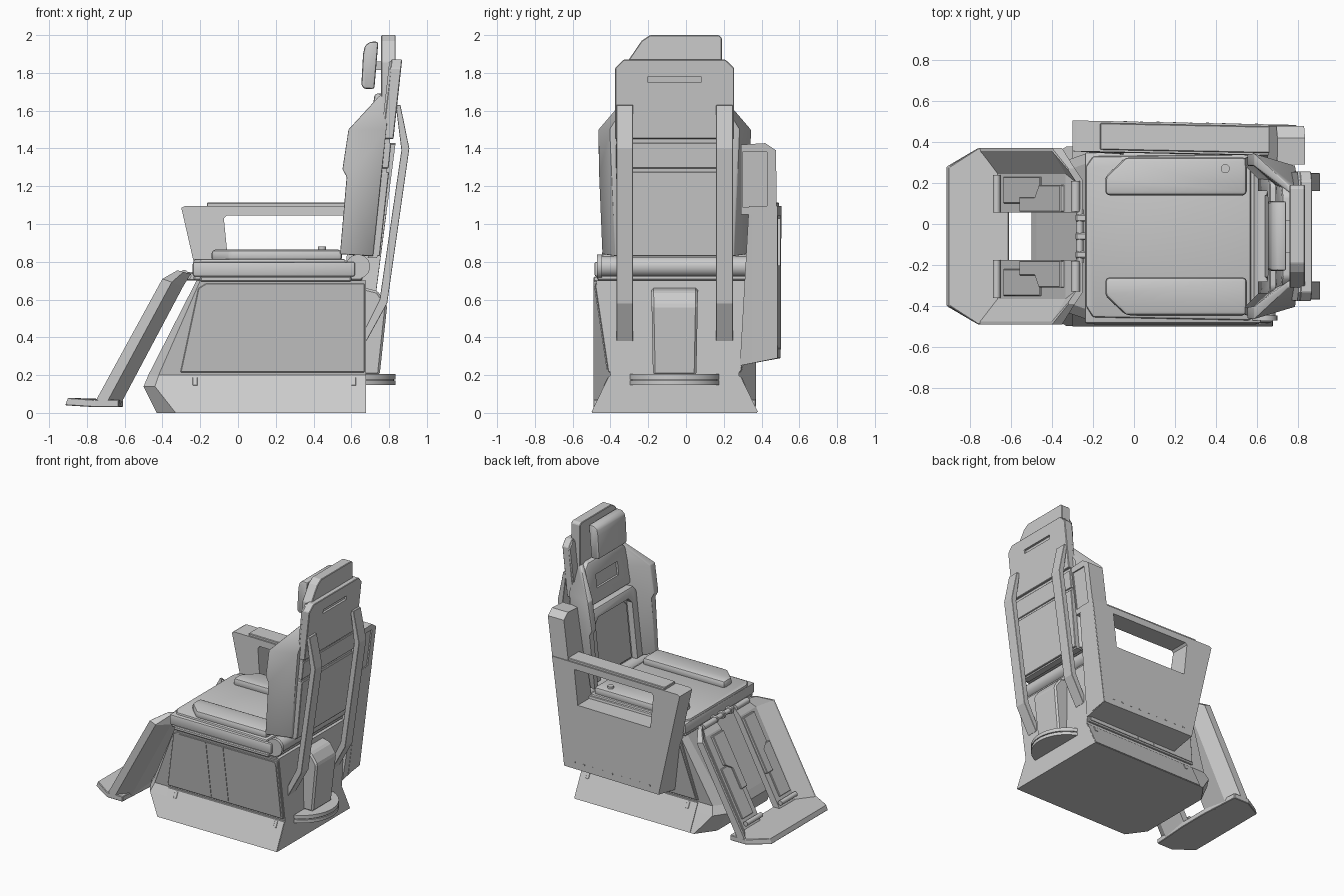
import bpy, bmesh, math
from mathutils import Vector

if "Cube" in bpy.data.objects:
    bpy.data.objects.remove(bpy.data.objects["Cube"])

C = -0.06  # y of the chair's symmetry plane


def finish(bm, name, bevel=0.0, seg=1):
    bmesh.ops.recalc_face_normals(bm, faces=bm.faces)
    me = bpy.data.meshes.new(name)
    bm.to_mesh(me)
    bm.free()
    ob = bpy.data.objects.new(name, me)
    bpy.context.collection.objects.link(ob)
    bpy.context.view_layer.objects.active = ob
    for o in bpy.context.selected_objects:
        o.select_set(False)
    ob.select_set(True)
    if bevel:
        m = ob.modifiers.new("bevel", 'BEVEL')
        m.width, m.segments, m.limit_method = bevel, seg, 'ANGLE'
        bpy.ops.object.modifier_apply(modifier="bevel")
        if seg > 1:
            bpy.ops.object.shade_smooth_by_angle(angle=math.radians(35))
    return ob


def loft(name, rings, bevel=0.0, seg=1):
    bm = bmesh.new()
    vs = [[bm.verts.new(p) for p in r] for r in rings]
    n = len(vs[0])
    for a, b in zip(vs, vs[1:]):
        for i in range(n):
            bm.faces.new((a[i], a[(i + 1) % n], b[(i + 1) % n], b[i]))
    bm.faces.new(vs[0])
    bm.faces.new(vs[-1])
    return finish(bm, name, bevel, seg)


def poly(name, pts, axis, a, b, bevel=0.0, seg=1, fn=None):
    """Extrude a 2D outline along an axis from a to b; fn reshapes points."""
    place = {'x': lambda p, d: (d, p[0], p[1]),
             'y': lambda p, d: (p[0], d, p[1]),
             'z': lambda p, d: (p[0], p[1], d)}[axis]
    f = fn or (lambda p, side: p)
    return loft(name, [[f(place(p, d), k) for p in pts] for k, d in enumerate((a, b))], bevel, seg)


def box(name, x, y, z, bevel=0.0, seg=1, fn=None):
    return poly(name, [(x[0], y[0]), (x[1], y[0]), (x[1], y[1]), (x[0], y[1])], 'z', z[0], z[1], bevel, seg, fn)


def cyl(name, x, z, y0, y1, r, n=24, axis='y'):
    c = [(math.cos(i * 2 * math.pi / n) * r + x, math.sin(i * 2 * math.pi / n) * r + z) for i in range(n)]
    ob = poly(name, c, axis, y0, y1)
    bpy.ops.object.shade_smooth_by_angle(angle=math.radians(35))
    return ob


def cut(ob, cutter):
    m = ob.modifiers.new("cut", 'BOOLEAN')
    m.operation, m.object, m.solver = 'DIFFERENCE', cutter, 'EXACT'
    bpy.context.view_layer.objects.active = ob
    bpy.ops.object.modifier_apply(modifier="cut")
    bpy.data.objects.remove(cutter)


def lean(p, side=0):
    return (p[0] + 0.11 * (p[2] - 0.85), p[1], p[2])


# pinched base with a chamfered nose
rings = []
for z, w, xs, xf, wn in [(0, .437, -.33, -.43, .30), (.14, .37, -.44, -.50, .28),
                         (.20, .34, -.42, -.475, .27), (.70, .415, -.20, -.22, .36)]:
    rings.append([(x, C + h, z) for x, h in
                  [(.677, -w), (.677, w), (xs, w), (xf, wn), (xf, -wn), (xs, -w)]])
loft("base", rings)

for s, side in ((1, "left"), (-1, "right")):
    def on_side(o):
        return lambda p, k: (p[0], C + s * (.34 + .15 * (p[2] - .2) + (o if k else -.02)), p[2])

    def on_skirt(o):
        return lambda p, k: (p[0], C + s * (.437 - .485 * p[2] + (o if k else -.02)), p[2])
    # side doors within a rim
    poly(side + "_door_rim", [(-.305, .215), (.67, .215), (.67, .685), (-.17, .685), (-.21, .66)],
         'y', 0, 1, .004, 1, on_side(.010))
    for i, pts in enumerate([[(-.29, .23), (.068, .23), (.068, .67), (-.165, .67), (-.195, .645)],
                             [(.071, .23), (.213, .23), (.213, .67), (.071, .67)],
                             [(.216, .23), (.655, .23), (.655, .655), (.64, .67), (.216, .67)]]):
        poly(f"{side}_door_{i}", pts, 'y', 0, 1, 0, 1, on_side(.016))
    # flared skirt plate with clips
    skirt = [(-.30, .005), (.675, .005), (.675, .195), (-.30, .195)]
    poly(side + "_skirt", skirt, 'y', 0, 1, 0, 1, on_skirt(.006))
    for x in (-.24, .60):
        poly(side + "_skirt_clip", [(x, .145), (x + .025, .145), (x + .025, .188), (x, .188)],
             'y', 0, 1, .002, 1, on_skirt(.010))

# rear pedestal on a turntable
for z0, z1, r in [(.147, .171, .255), (.171, .178, .245), (.178, .205, .255)]:
    cyl("turntable", .58, C, z0, z1, r, 48, 'z')
poly("pedestal", [(.60, .2), (.75, .2), (.79, .57), (.74, .645), (.60, .68)], 'y', C - .125, C + .125, .012, 1,
     lambda p, k: (p[0], C + (p[1] - C) * (.92 + .15 * (p[2] - .2)), p[2]))

# seat
box("seat_pan", (-.235, .66), (C - .41, C + .40), (.70, .73), .008)
box("seat_rim", (-.24, .62), (C - .425, C + .41), (.722, .80), .012, 2)
poly("seat_cushion", [(-.235, -.40), (-.20, -.455), (.57, -.47), (.57, .34), (-.20, .33), (-.235, .28)],
     'z', .77, .815, .012, 2)
for s, side in ((1, "left"), (-1, "right")):
    poly(side + "_seat_bolster", [(-.14, C + s * .20), (-.14, C + s * .29), (-.04, C + s * .385),
                                  (.55, C + s * .385), (.55, C + s * .20)], 'z', .80, .864, .02, 2)
    box(side + "_seat_rail", (-.20, .60), (C + s * .40, C + s * .43), (.695, .722), .006)
    cyl(side + "_recline_cap", .635, .775, C + s * .385, C + s * .41, .064)
cyl("recline_tube", .635, .775, C - .39, C + .39, .055)
cyl("belt_button", .445, C + .33, .85, .88, .022, 16, 'z')

# leg rest: two dished panels joined by a foot plate
LEG = [((-.63, .03), (-.75, .07), 0), ((-.29, .67), (-.40, .71), 0), ((-.25, .735), (-.32, .755), .10)]


def leg_pt(t, h, f):
    p = Vector(LEG[0][0]).lerp(Vector(LEG[1][0]), t)
    q = Vector(LEG[0][1]).lerp(Vector(LEG[1][1]), t)
    r = p.lerp(q, f)
    return (r.x, C + h, r.y)


for s, side in ((1, "left"), (-1, "right")):
    sec = [(.115, 0), (.33, 0), (.43, .55), (.43, 1), (.415, 1), (.305, .4), (.115, .4)]
    rings = []
    for b, g, trim in LEG:
        rings.append([(b[0] + (g[0] - b[0]) * f, C + s * (h - trim * max(0, h - .2) / .23),
                       b[1] + (g[1] - b[1]) * f) for h, f in sec])
    loft(side + "_leg_panel", rings)
    # stepped calf pad and shin plate
    loft(side + "_calf_pad", [[leg_pt(t, s * h, f) for h, f in
                               [(.12, .3), (w, .3), (w, .58), (.12, .58)]]
                              for t, w in [(.40, .19), (.62, .19), (.68, .25), (.98, .25)]], .004)
    loft(side + "_shin_plate", [[leg_pt(t, s * h, f) for h, f in
                                 [(.16, .3), (.29, .3), (.29, .48), (.16, .48)]] for t in (.14, .66)], .004)
    # ankle roller and top hinge
    cyl(side + "_ankle_roller", -.67, .115, C + s * .115, C + s * .30, .018, 12)
    cyl(side + "_knee_hinge", -.285, .735, C + s * .12, C + s * .27, .022, 12)
cyl("hinge_bar", -.265, .725, C - .13, C + .13, .018, 12)
for y in (-.09, 0, .09):
    box("hinge_lug", (-.285, -.20), (C + y - .018, C + y + .018), (.70, .745), .006)
poly("foot_plate", [(-.915, C - .34), (-.76, C - .43), (-.63, C - .43), (-.61, C - .115), (-.61, C + .115),
                    (-.63, C + .43), (-.76, C + .43), (-.915, C + .34)], 'z', .03, .07, .004, 1,
     lambda p, k: (p[0] + (.015 if k and p[0] < -.9 else 0), p[1], p[2] + (.01 if p[0] < -.9 else 0)))

# backrest shell and rear covers
def yz(h0, z0, h1, z1, ch):
    return [(C - h0, z0), (C + h0, z0), (C + h1, z1 - ch), (C + h1 - ch, z1), (C - h1 + ch, z1), (C - h1, z1 - ch)]


poly("back_shell", yz(.30, .82, .315, 1.86, .04), 'x', .69, .74, 0, 1, lean)
cover = poly("upper_back_cover", yz(.315, 1.45, .315, 1.87, .045), 'x', .70, .757, .004, 1, lean)
cut(cover, box("slot_cutter", (.74, .80), (-.20, .08), (1.75, 1.78), 0, 1, lean))
poly("middle_back_cover", yz(.31, 1.295, .31, 1.43, .005), 'x', .70, .748, .003, 1, lean)
poly("lower_back_cover", yz(.30, .83, .31, 1.275, .005), 'x', .70, .753, .004, 1, lean)

# back cushions: framed lumbar pad and upper pad
lumbar = poly("lumbar_frame", yz(.30, .83, .30, 1.36, .05), 'x', .605, .70, .015, 2, lean)
cut(lumbar, poly("lumbar_cutter", yz(.22, .80, .22, 1.29, .04), 'x', .55, .65, 0, 1, lean))
poly("lumbar_pad", yz(.205, .84, .205, 1.27, .035), 'x', .64, .70, .006, 1, lean)
upper = poly("upper_pad", yz(.29, 1.37, .24, 1.69, .04), 'x', .63, .70, .015, 2, lean)
cut(upper, box("pad_cutter", (.58, .645), (C - .13, C + .13), (1.48, 1.58), 0, 1, lean))

# angled side wings
WING = [(.54, .84), (.575, 1.25), (.553, 1.29), (.585, 1.50), (.75, 1.68), (.805, 1.68), (.785, 1.50), (.715, .83)]
for s, side in ((1, "left"), (-1, "right")):
    def splay(p, k):
        depth = max(0, p[0] - .11 * (p[2] - .85) - .54)
        top = max(0, p[2] - 1.5)
        outer = .385 + min(.022, .035 * (p[2] - .84)) - .40 * depth - .6 * top
        inner = min(.345 - depth, outer - .03)
        return (p[0], C + s * (outer if k else inner), p[2])
    poly(side + "_wing", WING, 'y', 0, 1, .006, 2, splay)
    # bent rear support rail
    poly(side + "_rear_rail", [(.835, 1.63), (.86, 1.63), (.907, 1.40), (.79, .58), (.68, .38), (.66, .42),
                               (.75, .60), (.865, 1.39)], 'y', C + s * .22, C + s * .308, .002)

# head plate and headrest
poly("head_plate", [(-.31, 1.66), (.19, 1.66), (.19, 1.985), (.175, 2.0), (-.19, 2.0), (-.235, 1.97), (-.31, 1.86)],
     'x', .758, .834, .004, 1)
poly("headrest", [(.653, 1.735), (.668, 1.715), (.722, 1.715), (.743, 1.965), (.70, 1.965), (.672, 1.945), (.662, 1.90)],
     'y', -.228, .112, .012, 2)
box("headrest_post", (.70, .77), (C - .08, C + .08), (1.815, 1.86))

# single side arm panel with a hand opening, following the base at its foot
def arm_map(p, k):
    skew = -.02 * (p[0] + .3)
    if k:
        return (p[0], p[1] + skew, p[2])
    return (p[0], .285, .25) if p[2] < .5 else (p[0], p[1] + skew, p[2])


arm = poly("arm_panel", [(-.30, 1.085), (-.235, .80), (-.12, .29), (.68, .29), (.79, 1.095), (-.28, 1.095)],
           'y', .355, .505, 0, 1, arm_map)
cut(arm, poly("arm_cutter", [(-.075, 1.03), (-.06, 1.045), (.60, 1.045), (.57, .78), (-.05, .78)], 'y', .2, .6))
box("arm_pad", (-.165, .68), (.365, .495), (1.085, 1.113), .004, 1,
    lambda p, k: (p[0], p[1] - .02 * (p[0] + .3), p[2]))


def tower_lean(p, k):
    return (p[0] + .13 * (p[2] - .28), p[1], p[2])


tower = poly("arm_tower", [(.35, .27), (.485, .29), (.477, 1.39), (.42, 1.428), (.29, 1.42), (.29, 1.05), (.35, 1.05)],
             'x', .55, .685, 0, 1, tower_lean)
cut(tower, box("tower_cutter", (.675, .75), (.30, .43), (1.09, 1.38), 0, 1, tower_lean))
for i in range(9):  # row of rivets along the foot of the panel
    x = -.05 + i * .08
    box("rivet", (x, x + .015), (.47, .507 - .02 * (x + .3)), (.335, .345))
